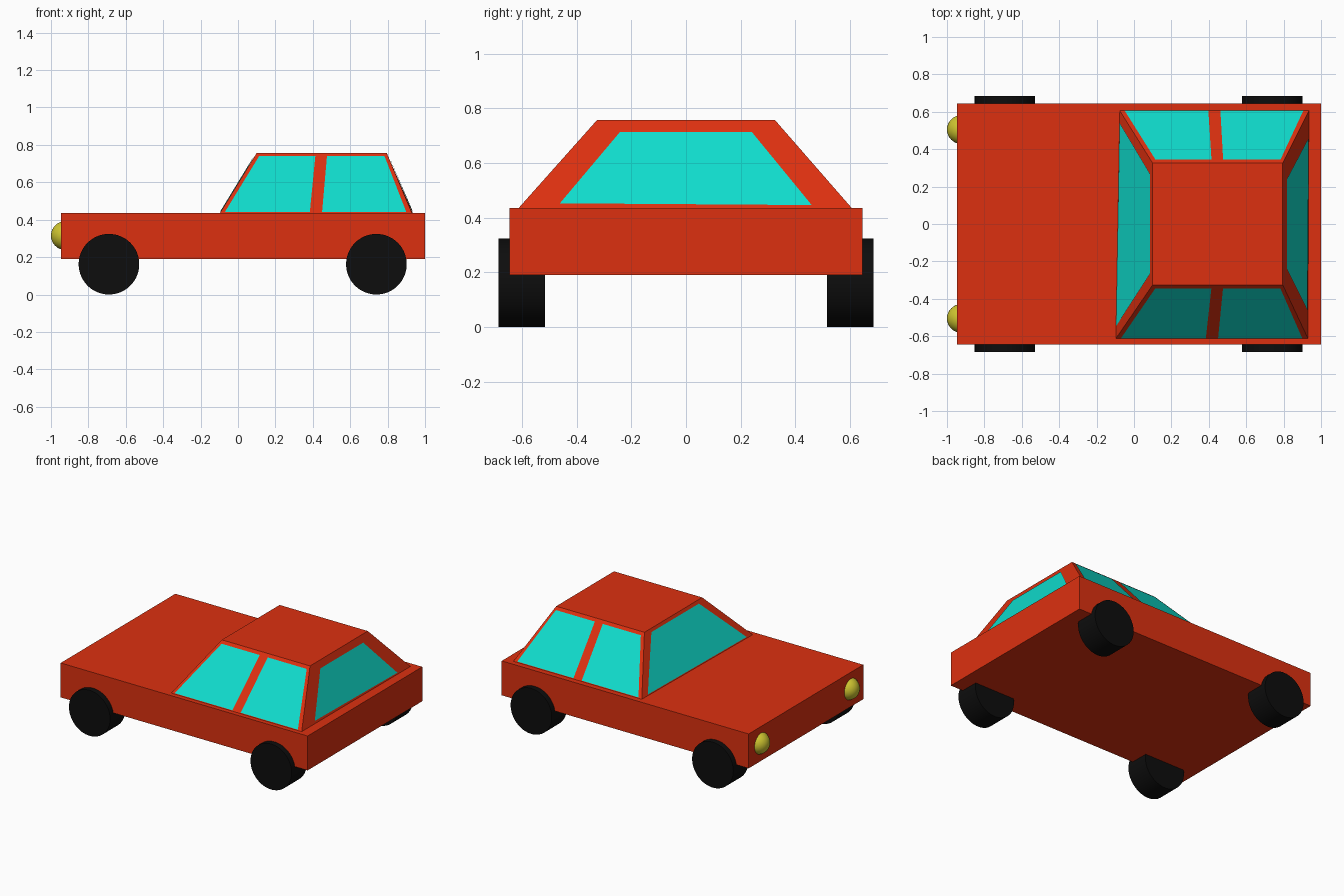
import bpy
import math
from mathutils import Vector

if "Cube" in bpy.data.objects:
    bpy.data.objects.remove(bpy.data.objects["Cube"])


def material(name, rgb):
    m = bpy.data.materials.new(name)
    m.diffuse_color = (*rgb, 1)
    m.use_nodes = True
    m.node_tree.nodes["Principled BSDF"].inputs["Base Color"].default_value = m.diffuse_color
    return m


RED = material("red paint", (0.72, 0.03, 0.005))
GLASS = material("teal glass", (0.005, 0.72, 0.61))
BLACK = material("black rubber", (0.004, 0.004, 0.004))
YELLOW = material("yellow lamp", (0.62, 0.56, 0.03))


def mesh_object(name, verts, faces, mat):
    me = bpy.data.meshes.new(name)
    me.from_pydata(verts, [], faces)
    me.materials.append(mat)
    ob = bpy.data.objects.new(name, me)
    bpy.context.collection.objects.link(ob)
    return ob


def finish(name, mat):
    ob = bpy.context.object
    ob.name = name
    ob.data.materials.append(mat)
    bpy.ops.object.shade_smooth_by_angle(angle=math.radians(40))
    return ob


# Lower body: a plain slab
bpy.ops.mesh.primitive_cube_add(size=1, location=(0.0275, 0, 0.3125))
body = bpy.context.object
body.name = "body"
body.dimensions = (1.945, 1.29, 0.245)
body.data.materials.append(RED)
bpy.ops.object.transform_apply(location=False, rotation=False, scale=True)

# Cabin: a tapered box, its open base resting on the body
Z0, Z1 = 0.435, 0.757
base = [Vector(p) for p in ((-0.097, -0.612, Z0), (0.93, -0.612, Z0),
                            (0.935, 0.606, Z0), (-0.076, 0.606, Z0))]
roof = [Vector(p) for p in ((0.10, -0.325, Z1), (0.795, -0.325, Z1),
                            (0.795, 0.325, Z1), (0.10, 0.325, Z1))]
sides = [(i, (i + 1) % 4, (i + 1) % 4 + 4, i + 4) for i in range(4)]
mesh_object("cabin", base + roof, sides + [(4, 5, 6, 7)], RED)


# Window panes: placed by fractions across and up one cabin side
def window(name, side, corners):
    j = (side + 1) % 4
    a, b, c, d = base[side], base[j], roof[j], roof[side]
    out = (b - a).cross(d - a).normalized() * 0.004
    verts = [a.lerp(b, u).lerp(d.lerp(c, u), v) + out for u, v in corners]
    mesh_object(name, verts, [(0, 1, 2, 3)], GLASS)


front_pane = [(0.024, 0.01), (0.468, 0.01), (0.455, 0.94), (0.035, 0.94)]
rear_pane = [(0.532, 0.01), (0.972, 0.01), (0.972, 0.94), (0.542, 0.94)]
for label, pane in (("front", front_pane), ("rear", rear_pane)):
    window(f"{label}_side_window_left", 0, pane)
    window(f"{label}_side_window_right", 2, [(1 - u, v) for u, v in pane][1::-1]
           + [(1 - u, v) for u, v in pane][:1:-1])
window("rear_window", 1, [(0.115, 0.05), (0.885, 0.03), (0.83, 0.86), (0.17, 0.86)])
window("windshield", 3, [(0.05, 0.02), (0.95, 0.02), (0.89, 0.94), (0.11, 0.94)])

for label, s in (("left", -1), ("right", 1)):
    # Wheels
    for end, x in (("front", -0.69), ("rear", 0.74)):
        bpy.ops.mesh.primitive_cylinder_add(vertices=64, radius=0.162, depth=0.17,
                                            location=(x, s * 0.60, 0.162),
                                            rotation=(math.pi / 2, 0, 0))
        finish(f"{end}_wheel_{label}", BLACK)
    # Headlights: balls half sunk into the nose
    bpy.ops.mesh.primitive_uv_sphere_add(segments=32, ring_count=16, radius=0.077,
                                         location=(-0.923, s * 0.505, 0.315))
    finish(f"headlight_{label}", YELLOW)
